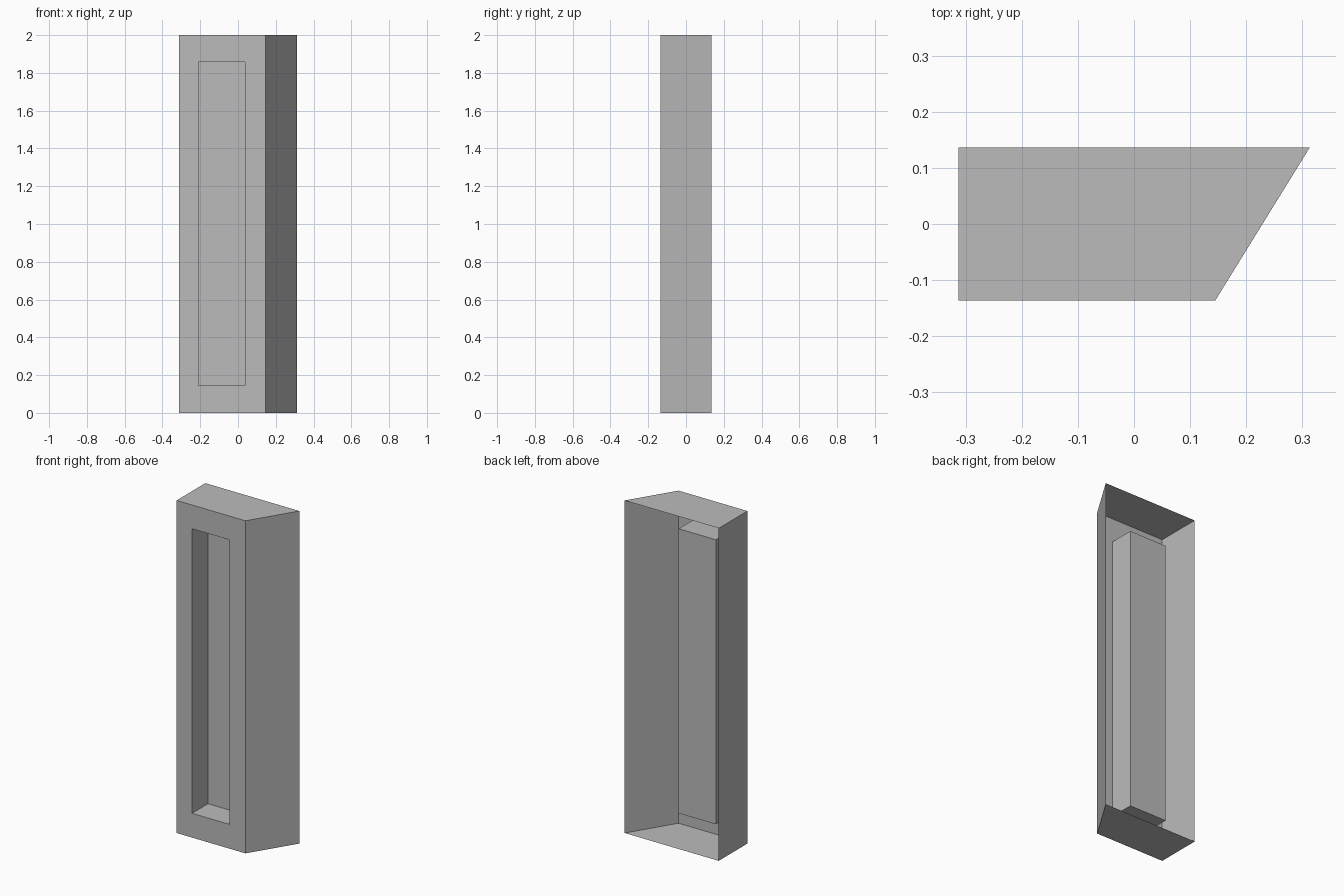
import bpy
import bmesh

# Remove the default cube
cube = bpy.data.objects.get("Cube")
if cube:
    bpy.data.objects.remove(cube, do_unlink=True)

# Single grey finish
grey = bpy.data.materials.new("plain grey")
grey.use_nodes = True
colour = (0.5, 0.5, 0.5, 1.0)
grey.diffuse_color = colour
grey.node_tree.nodes["Principled BSDF"].inputs["Base Color"].default_value = colour

HEIGHT = 2.0
LEFT, BACK_RIGHT, FRONT_RIGHT = -0.313, 0.313, 0.145
FRONT, BACK = -0.136, 0.136
RECESS_BACK = 0.015
SLOT_LEFT, SLOT_RIGHT, SLOT_BOTTOM, SLOT_TOP = -0.21, 0.038, 0.146, 1.857

bm = bmesh.new()


def ring(x0, x1, z0, z1, y):
    """Four corners of an upright rectangle, anticlockwise from the front."""
    return [bm.verts.new((x, y, z))
            for x, z in ((x0, z0), (x1, z0), (x1, z1), (x0, z1))]


# Rings from the open back, round the front rim and into the closed recess
rings = [
    ring(LEFT, BACK_RIGHT, 0, HEIGHT, BACK),
    ring(LEFT, FRONT_RIGHT, 0, HEIGHT, FRONT),
    ring(SLOT_LEFT, SLOT_RIGHT, SLOT_BOTTOM, SLOT_TOP, FRONT),
    ring(SLOT_LEFT, SLOT_RIGHT, SLOT_BOTTOM, SLOT_TOP, RECESS_BACK),
]
for a, b in zip(rings, rings[1:]):
    for i in range(4):
        j = (i + 1) % 4
        bm.faces.new((a[i], a[j], b[j], b[i]))

# Back panel of the recess
bm.faces.new(rings[-1])

mesh = bpy.data.meshes.new("recessed_panel_shell")
bm.to_mesh(mesh)
bm.free()
mesh.materials.append(grey)
shell = bpy.data.objects.new("recessed_panel_shell", mesh)
bpy.context.collection.objects.link(shell)
